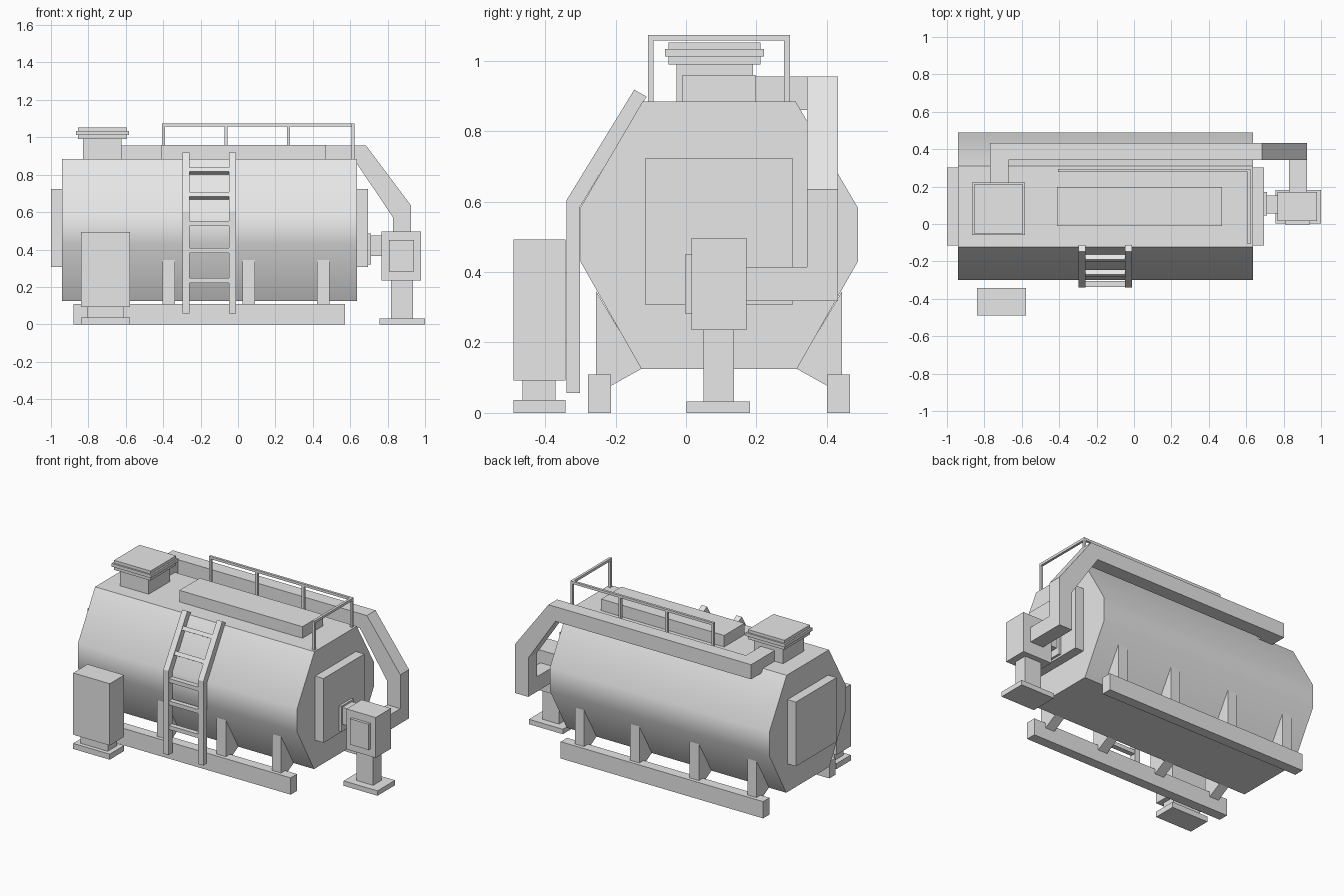
import bpy, bmesh, math
from mathutils import Vector, Matrix

cube = bpy.data.objects.get("Cube")
if cube:
    bpy.data.objects.remove(cube)

grey = bpy.data.materials.new("light grey")
grey.use_nodes = True
grey.diffuse_color = (0.8, 0.8, 0.8, 1)
grey.node_tree.nodes["Principled BSDF"].inputs["Base Color"].default_value = (0.8, 0.8, 0.8, 1)


def finish(name, bm):
    bmesh.ops.recalc_face_normals(bm, faces=bm.faces)
    mesh = bpy.data.meshes.new(name)
    bm.to_mesh(mesh)
    bm.free()
    mesh.materials.append(grey)
    obj = bpy.data.objects.new(name, mesh)
    bpy.context.collection.objects.link(obj)
    return obj


def box(name, x, y, z, tilt=0.0):
    """Box from x, y, z ranges, tilted about its own x axis."""
    centre = Vector([(a + b) / 2 for a, b in (x, y, z)])
    size = [b - a for a, b in (x, y, z)]
    bm = bmesh.new()
    bmesh.ops.create_cube(bm, size=1)
    mat = Matrix.Translation(centre) @ Matrix.Rotation(tilt, 4, 'X') @ Matrix.Diagonal((*size, 1))
    bmesh.ops.transform(bm, matrix=mat, verts=bm.verts)
    return finish(name, bm)


def prism(name, profile, start, end, axis):
    """Extrude a (y, z) profile along x, or an (x, z) profile along y."""
    bm = bmesh.new()
    place = (lambda a, b: (start, a, b)) if axis == 'X' else (lambda a, b: (a, start, b))
    face = bm.faces.new([bm.verts.new(place(a, b)) for a, b in profile])
    move = Vector((end - start, 0, 0) if axis == 'X' else (0, end - start, 0))
    new = bmesh.ops.extrude_face_region(bm, geom=[face])["geom"]
    bmesh.ops.translate(bm, vec=move, verts=[v for v in new if isinstance(v, bmesh.types.BMVert)])
    return finish(name, bm)


# Eight-sided tank, mirrored about its own middle
MID = 0.094
half = [(0.221, 0.125), (0.394, 0.43), (0.394, 0.583), (0.217, 0.885)]
octagon = [(MID + w, z) for w, z in half] + [(MID - w, z) for w, z in reversed(half)]
tank = prism("tank", octagon, -0.94, 0.635, 'X')
bpy.ops.object.select_all(action='DESELECT')
tank.select_set(True)
bpy.context.view_layer.objects.active = tank
bpy.ops.object.shade_smooth_by_angle(angle=math.radians(40))

# End plates
box("right_end_plate", (-1, -0.94), (-0.115, 0.302), (0.307, 0.724))
box("left_end_plate", (0.635, 0.695), (-0.115, 0.302), (0.307, 0.724))

# Vent with layered cap
box("vent_neck", (-0.83, -0.622), (-0.027, 0.19), (0.88, 0.99))
box("vent_cap_base", (-0.855, -0.593), (-0.05, 0.212), (0.99, 1.012))
box("vent_cap_flange", (-0.865, -0.583), (-0.06, 0.222), (1.012, 1.033))
box("vent_cap_top", (-0.855, -0.593), (-0.05, 0.212), (1.033, 1.052))

# Long box on the tank top
box("top_box", (-0.413, 0.47), (-0.01, 0.198), (0.88, 0.96))

# Duct from the vent along the back and down to the blower
duct = [(-0.77, 0.955), (0.685, 0.955), (0.925, 0.635), (0.925, 0.318),
        (0.83, 0.318), (0.83, 0.57), (0.635, 0.86), (-0.77, 0.86)]
prism("duct", duct, 0.343, 0.432, 'Y')
box("duct_vent_branch", (-0.77, -0.67), (0.18, 0.345), (0.86, 0.955))
box("duct_blower_branch", (0.83, 0.925), (0.165, 0.345), (0.318, 0.415))

# Blower on its stand
box("blower_body", (0.768, 0.978), (0.015, 0.172), (0.235, 0.497))
box("blower_panel", (0.806, 0.94), (-0.003, 0.015), (0.283, 0.45))
box("blower_post", (0.817, 0.935), (0.05, 0.136), (0.03, 0.237))
box("blower_foot", (0.757, 1.0), (0.002, 0.182), (0, 0.032))
box("coupling_flange", (0.695, 0.71), (0.045, 0.17), (0.32, 0.487))
box("coupling_pipe", (0.71, 0.77), (0.057, 0.153), (0.365, 0.475))

# Handrail along the back and the left end
T = 0.008
RAIL_Y, RAIL_X, FRONT_Y = 0.287, 0.616, -0.1
box("handrail_long_bar", (-0.405, RAIL_X + T), (RAIL_Y - T, RAIL_Y + T), (1.058, 1.074))
box("handrail_end_bar", (RAIL_X - T, RAIL_X + T), (FRONT_Y - T, RAIL_Y - T), (1.058, 1.074))
posts = [(x, RAIL_Y) for x in (-0.397, -0.065, 0.27, RAIL_X)] + [(RAIL_X, FRONT_Y)]
for i, (x, y) in enumerate(posts):
    box(f"handrail_post_{i + 1}", (x - T, x + T), (y - T, y + T), (0.88, 1.058))

# Ladder: two bent side rails and five rungs
rail = [(-0.34, 0.057), (-0.34, 0.603), (-0.147, 0.918),
        (-0.112, 0.898), (-0.301, 0.585), (-0.301, 0.057)]
prism("ladder_right_rail", rail, -0.298, -0.26, 'X')
prism("ladder_left_rail", rail, -0.048, -0.01, 'X')
for i, z in enumerate((0.235, 0.395, 0.54, 0.688, 0.82)):
    y = -0.32 + max(0, z - 0.592) * 0.6
    tilt = -math.radians(30) if z > 0.592 else 0
    box(f"ladder_rung_{i + 1}", (-0.262, -0.046), (y - 0.016, y + 0.016), (z - 0.013, z + 0.013), tilt)

# Control cabinet
box("cabinet", (-0.84, -0.578), (-0.49, -0.342), (0.092, 0.493))
box("cabinet_neck", (-0.806, -0.61), (-0.464, -0.371), (0.03, 0.093))
box("cabinet_foot", (-0.84, -0.578), (-0.49, -0.342), (0, 0.036))

# Skid beams and saddle supports on both sides
support = [(0.349, 0.345), (0.349, 0.09), (0.307, 0.077), (0.219, 0.126)]
for side, s in (("front", -1), ("back", 1)):
    box(f"{side}_skid", (-0.88, 0.573), sorted((MID + s * 0.307, MID + s * 0.372)), (0, 0.109))
    for i, x in enumerate((-0.783, -0.37, 0.058, 0.455)):
        prism(f"{side}_support_{i + 1}", [(MID + s * w, z) for w, z in support], x - 0.033, x + 0.033, 'X')
